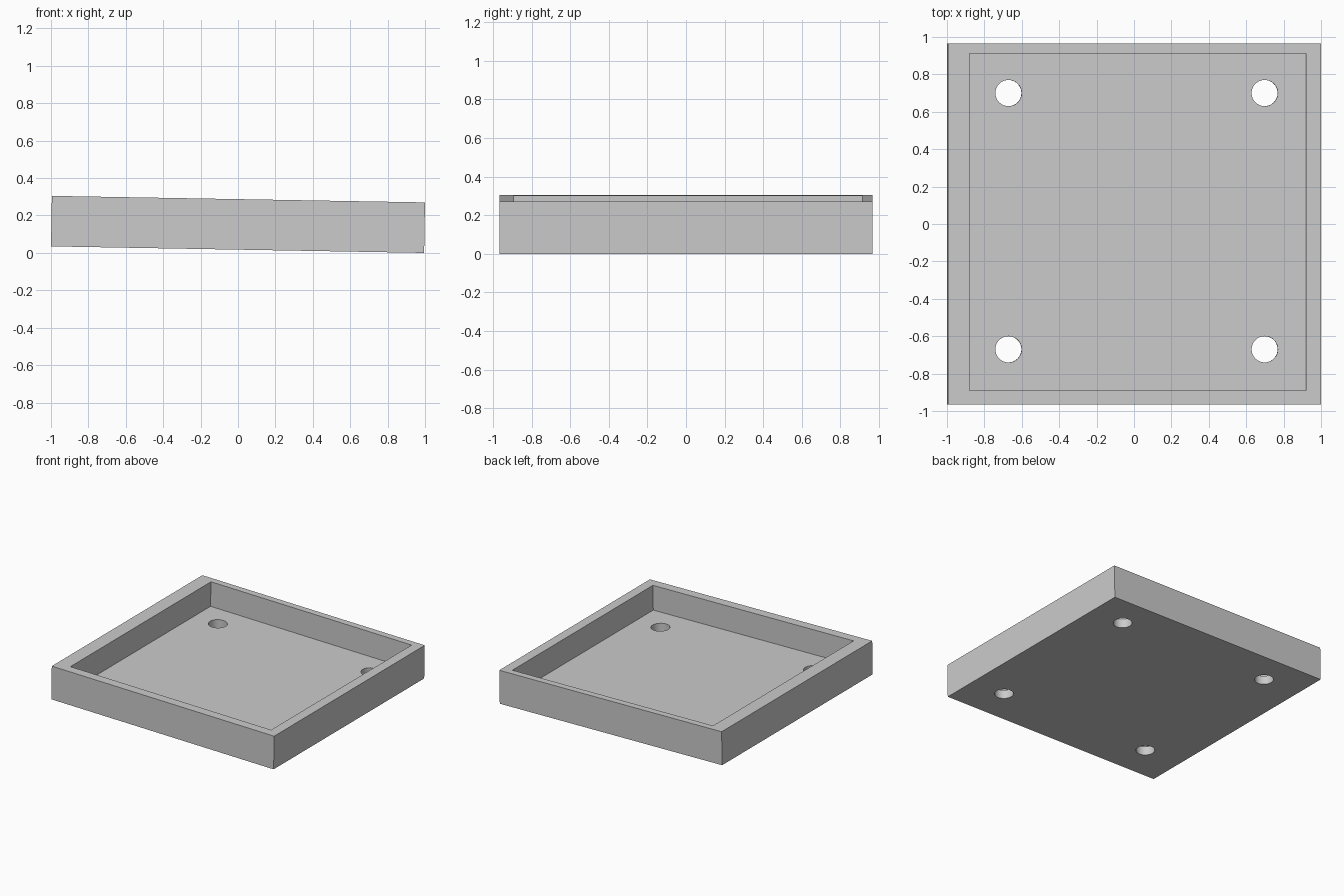
import bpy
from math import radians, sin
from mathutils import Matrix

cube = bpy.data.objects.get("Cube")
if cube:
    bpy.data.objects.remove(cube, do_unlink=True)

TILT = radians(1)
HEIGHT, FLOOR, DEPTH = 0.27, 0.07, 1.93
WIDTH = 2 - HEIGHT * sin(TILT)

grey = bpy.data.materials.new("plain grey")
grey.use_nodes = True
colour = (0.6, 0.6, 0.6, 1)
grey.diffuse_color = colour
grey.node_tree.nodes["Principled BSDF"].inputs["Base Color"].default_value = colour


def box(name, low, high):
    """Box between two opposite corners."""
    bpy.ops.mesh.primitive_cube_add(size=1)
    ob = bpy.context.object
    ob.name = name
    size = [b - a for a, b in zip(low, high)]
    centre = [(a + b) / 2 for a, b in zip(low, high)]
    ob.data.transform(Matrix.Translation(centre) @ Matrix.Diagonal((*size, 1)))
    ob.data.materials.append(grey)
    return ob


def cut(target, cutter):
    """Subtract the cutter, then discard it."""
    cutter.hide_render = True
    mod = target.modifiers.new("cut", "BOOLEAN")
    mod.operation, mod.solver, mod.object = "DIFFERENCE", "EXACT", cutter
    bpy.context.view_layer.objects.active = target
    bpy.ops.object.modifier_apply(modifier=mod.name)
    bpy.data.objects.remove(cutter, do_unlink=True)


# Tray body with an off-centre recess
tray = box("tray", (-WIDTH / 2, -DEPTH / 2, 0), (WIDTH / 2, DEPTH / 2, HEIGHT))
cut(tray, box("recess_cutter", (-0.883, -0.89, FLOOR), (0.918, 0.911, HEIGHT + 0.1)))

# Round holes through the floor near each corner
for x in (-0.67, 0.70):
    for y in (-0.67, 0.70):
        bpy.ops.mesh.primitive_cylinder_add(vertices=48, radius=0.07, depth=0.3,
                                            location=(x, y, 0.03))
        hole = bpy.context.object
        hole.name = "hole_cutter"
        hole.data.materials.append(grey)
        cut(tray, hole)

# Slight lean towards the left side, resting on the low edge
tray.data.transform(Matrix.Translation((-HEIGHT * sin(TILT) / 2, 0, WIDTH / 2 * sin(TILT)))
                    @ Matrix.Rotation(TILT, 4, "Y"))
bpy.ops.object.select_all(action="DESELECT")
tray.select_set(True)
bpy.context.view_layer.objects.active = tray
bpy.ops.object.shade_smooth_by_angle(angle=radians(30))
